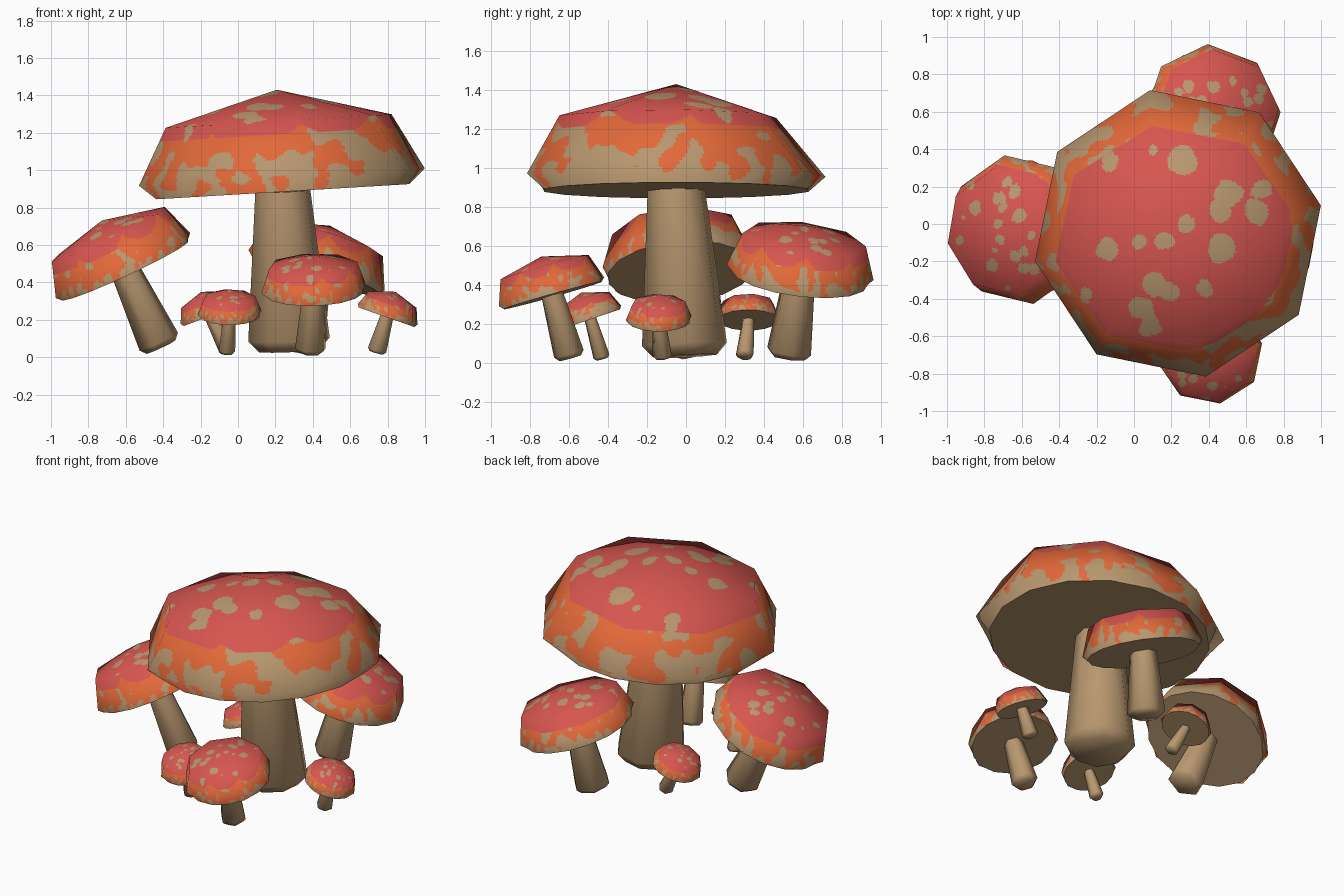
import bpy, bmesh, math
from mathutils import Vector, noise

if "Cube" in bpy.data.objects:
    bpy.data.objects.remove(bpy.data.objects["Cube"])


def material(name, rgb):
    m = bpy.data.materials.new(name)
    m.diffuse_color = (*rgb, 1)
    m.use_nodes = True
    m.node_tree.nodes["Principled BSDF"].inputs["Base Color"].default_value = m.diffuse_color
    return m


RED = material("cap red", (0.68, 0.092, 0.08))
ORANGE = material("cap orange", (0.77, 0.14, 0.042))
TAN = material("pale tan", (0.48, 0.31, 0.16))

# Pale spots on the crown: x, y, radius in cap radii
SPOTS = [(.06, .49, .10), (-.44, .48, .065), (-.15, .58, .035), (.37, .27, .09),
         (.31, .16, .07), (.09, .07, .06), (-.445, -.11, .085), (-.23, -.06, .045),
         (-.06, -.06, .06), (.34, -.11, .095), (-.14, -.35, .08), (-.03, -.40, .065),
         (-.23, -.51, .075), (-.16, -.64, .075), (.21, -.38, .06), (.60, .30, .07),
         (.57, .15, .09), (.25, .73, .06), (-.6, -.42, .04)]


def ring(r, z, sides, count, phase, ysc=1.0, ysh=0.0):
    """Points evenly spread along the straight edges of a polygon."""
    corner = []
    for k in range(sides):
        a = math.radians(phase) + k * math.tau / sides
        corner.append(Vector((r * math.cos(a), r * math.sin(a) * ysc + ysh, z)))
    pts = []
    for j in range(count):
        f = j * sides / count
        k = int(f)
        pts.append(corner[k % sides].lerp(corner[(k + 1) % sides], f - k))
    return pts


def skin(bm, rows):
    """Quads between successive rings of points."""
    vs = [[bm.verts.new(p) for p in row] for row in rows]
    for a, b in zip(vs, vs[1:]):
        n = len(a)
        for j in range(n):
            bm.faces.new((a[j], b[j], b[(j + 1) % n], a[(j + 1) % n]))
    return vs


def finish(bm, name, mats):
    me = bpy.data.meshes.new(name)
    bm.to_mesh(me)
    bm.free()
    for m in mats:
        me.materials.append(m)
    ob = bpy.data.objects.new(name, me)
    bpy.context.collection.objects.link(ob)
    return ob


def paint(p, turn, red_radius):
    """0 red crown, 1 orange band, 2 pale spots and ragged pale rim."""
    if p.z > 0.25:
        wob = 0.03 * noise.noise(p * 9 + Vector((turn, 3, 1)))
        c, s = math.cos(turn), math.sin(turn)
        x, y = p.x * c + p.y * s, p.y * c - p.x * s
        for sx, sy, sr in SPOTS:
            if math.hypot(x - sx, y - sy) < sr + wob:
                return 2
    if math.hypot(p.x + .03, p.y - .02) < red_radius and p.z > 0.29:
        return 0
    a = math.atan2(p.y, p.x) - turn
    heavy = 0.3 * max(0, math.cos(a + 0.5)) ** 6
    q = Vector((p.x * 7, p.y * 7, p.z * 6 + turn * 2))
    if noise.noise(q) + heavy > (p.z - 0.03) * 1.5:
        return 2
    return 1


def mushroom(name, centre, R, normal, profile, base, r_base, r_top, sides, turn=0.0,
             phase=11, ysc=1.0, ysh=0.0, n=160, steps=(26, 24, 8), red_radius=0.87):
    centre, base, normal = Vector(centre), Vector(base), Vector(normal).normalized()
    q = Vector((0, 0, 1)).rotation_difference(normal)
    apex, (r_up, z_up), (r_bot, z_bot) = profile

    # Cap: apex, shoulder ring, widest ring, rim ring (finely divided for the patches)
    key = [ring(0, apex, 8, n, phase), ring(r_up, z_up, 8, n, phase, ysc, ysh),
           ring(1, 0, 8, n, phase), ring(r_bot, z_bot, 16, n, phase)]
    rows = [key[0]]
    for a, b, count in zip(key, key[1:], steps):
        for i in range(1, count + 1):
            rows.append([u.lerp(v, i / count) for u, v in zip(a, b)])
    bm = bmesh.new()
    skin(bm, rows)
    bmesh.ops.remove_doubles(bm, verts=bm.verts, dist=1e-5)
    for f in bm.faces:
        f.material_index = paint(f.calc_center_median(), turn, red_radius)
        f.smooth = True
    normals = [(q @ Vector((v.co.x, v.co.y, 2 * (v.co.z + 0.1)))).normalized()
               for v in bm.verts]
    for v in bm.verts:
        v.co = centre + q @ (v.co * R)
    cap = finish(bm, name + "_cap", (RED, ORANGE, TAN))
    cap.data.normals_split_custom_set_from_vertices(normals)   # soft dome shading

    # Flat underside of the cap
    bm = bmesh.new()
    under = [bm.verts.new(centre + q @ (p * R)) for p in ring(r_bot, z_bot, 16, 16, phase)]
    bm.faces.new(under[::-1])
    finish(bm, name + "_underside", (TAN,))

    # Stem: tapered, with a chamfered foot
    top = centre + normal * (z_bot * R + 0.005)
    axis = top - base
    sq = Vector((0, 0, 1)).rotation_difference(axis.normalized())
    L = axis.length
    bm = bmesh.new()
    vs = skin(bm, [[base + sq @ p for p in ring(r, z, sides, sides, 11)]
                   for r, z in ((r_top, L), (r_base, 0.07 * L), (r_base * 0.75, 0))])
    bm.faces.new(vs[0])
    bm.faces.new(vs[-1][::-1])
    stem = finish(bm, name + "_stem", (TAN,))
    stem.data.shade_smooth()
    stem.data.set_sharp_from_angle(angle=math.radians(75))


# Cap profiles in cap radii: apex height, shoulder (radius, height), rim (radius, height)
BIG = (0.60, (0.79, 0.385), (0.885, -0.10))
SMALL = (0.66, (0.84, 0.46), (0.93, -0.07))
TINY = (0.74, (0.80, 0.48), (0.93, -0.10))

mushroom("large_mushroom", (.235, -.05, .963), .78, (-.06, 0, 1), BIG,
         (.275, -.005, .035), .222, .15, 8, 0, 11, .92, -.055, 256, (46, 42, 14), .825)
mushroom("left_mushroom", (-.615, -.03, .49), .405, (-.42, -.08, .9), SMALL,
         (-.41, 0, .055), .115, .08, 6, 1.0)
mushroom("back_mushroom", (.42, .585, .465), .38, (.28, .12, .95), SMALL,
         (.34, .525, .03), .12, .085, 6, 2.3, 3)
mushroom("front_mushroom", (.405, -.69, .365), .285, (-.03, -.27, .96), SMALL,
         (.385, -.595, .025), .083, .06, 6, 3.4)
mushroom("right_small_mushroom", (.80, -.14, .23), .172, (.33, 0, .945), TINY,
         (.74, -.12, .025), .052, .036, 6, 4.2)
mushroom("left_back_small_mushroom", (-.155, .32, .235), .165, (-.35, 0, .94), TINY,
         (-.05, .30, .03), .048, .032, 6, 5.0)
mushroom("left_front_small_mushroom", (-.045, -.495, .24), .174, (0, -.32, .95), TINY,
         (-.06, -.43, .02), .045, .032, 6, 0.6)
